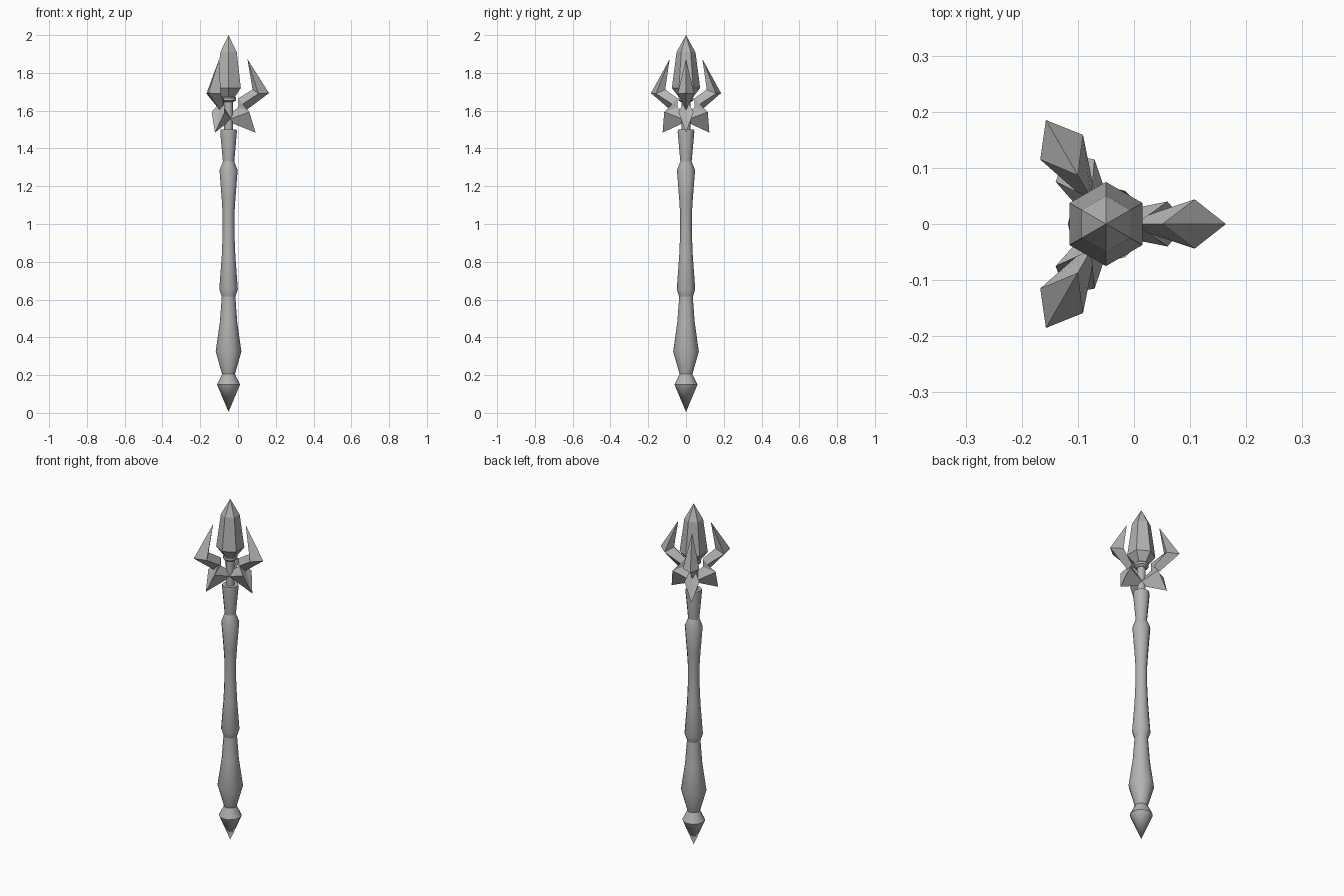
import bpy, bmesh, math
from mathutils import Matrix, Vector

cube = bpy.data.objects.get("Cube")
if cube:
    bpy.data.objects.remove(cube, do_unlink=True)

AXIS_X = -0.05

# Single grey metal colour
metal = bpy.data.materials.new("grey metal")
metal.use_nodes = True
GREY = (0.45, 0.45, 0.45, 1)
metal.diffuse_color = GREY
metal.node_tree.nodes["Principled BSDF"].inputs["Base Color"].default_value = GREY


def build(name, rings, turn=0.0, smooth=False):
    """Skin a list of vertex rings; a ring of one point makes a tip."""
    bm = bmesh.new()
    loops = [[bm.verts.new(p) for p in ring] for ring in rings]
    for a, b in zip(loops, loops[1:]):
        n = max(len(a), len(b))
        for i in range(n):
            j = (i + 1) % n
            quad = [a[i % len(a)], a[j % len(a)], b[j % len(b)], b[i % len(b)]]
            bm.faces.new(list(dict.fromkeys(quad)))
    for end in (loops[0], loops[-1]):
        if len(end) > 2:
            bm.faces.new(end)
    bmesh.ops.recalc_face_normals(bm, faces=bm.faces)
    bm.transform(Matrix.Translation((AXIS_X, 0, 0)) @ Matrix.Rotation(turn, 4, "Z"))
    mesh = bpy.data.meshes.new(name)
    bm.to_mesh(mesh)
    bm.free()
    mesh.materials.append(metal)
    obj = bpy.data.objects.new(name, mesh)
    bpy.context.collection.objects.link(obj)
    if smooth:
        bpy.ops.object.select_all(action="DESELECT")
        obj.select_set(True)
        bpy.context.view_layer.objects.active = obj
        bpy.ops.object.shade_smooth_by_angle(angle=math.radians(32))
    return obj


def turned(name, profile, sides, start=0.0, smooth=False):
    """Turn a (radius, height) profile around the staff axis."""
    rings = []
    for r, z in profile:
        count = sides if r > 0 else 1
        rings.append([Vector((r * math.cos(start + math.tau * i / sides),
                              r * math.sin(start + math.tau * i / sides), z))
                      for i in range(count)])
    return build(name, rings, smooth=smooth)


# Pommel spike, grip and shaft
turned("pommel_spike", [(0, 0.005), (0.061, 0.15), (0.034, 0.205)], 12, smooth=True)
turned("lower_grip", [(0.034, 0.205), (0.068, 0.325), (0.046, 0.48), (0.036, 0.615)],
       12, smooth=True)
turned("shaft", [(0.036, 0.615), (0.049, 0.655), (0.036, 0.83), (0.031, 0.95),
                 (0.031, 1.05), (0.036, 1.13), (0.048, 1.285), (0.03, 1.33)],
       12, smooth=True)
turned("upper_socket", [(0.03, 1.33), (0.044, 1.485), (0.043, 1.5), (0.024, 1.5)],
       12, smooth=True)

# Neck and collar below the head
turned("neck", [(0.023, 1.49), (0.023, 1.70)], 12, smooth=True)
turned("collar", [(0.026, 1.645), (0.039, 1.655), (0.039, 1.668), (0.026, 1.68)],
       12, smooth=True)

# Six-sided spear head
turned("spear_head", [(0.038, 1.672), (0.075, 1.72), (0.05, 1.91), (0, 2.0)],
       6, start=math.pi / 2)


def diamond(inner, outer, side, half):
    """Four-point section from inner edge, outer edge and side ridges."""
    return [(inner[0], 0, inner[1]), (side[0], half, side[1]),
            (outer[0], 0, outer[1]), (side[0], -half, side[1])]


# Three zigzag prongs around the head
prong = [
    [(0.10, 0, 1.873)],
    diamond((0.127, 1.712), (0.214, 1.693), (0.158, 1.69), 0.044),
    diamond((0.053, 1.666), (0.097, 1.605), (0.075, 1.635), 0.016),
    diamond((0.053, 1.619), (0.143, 1.484), (0.11, 1.593), 0.040),
    diamond((0.0, 1.58), (0.015, 1.535), (0.008, 1.556), 0.02),
]
for k, label in enumerate(("left", "back_right", "front_right")):
    build(label + "_prong", prong, turn=math.tau * k / 3)
